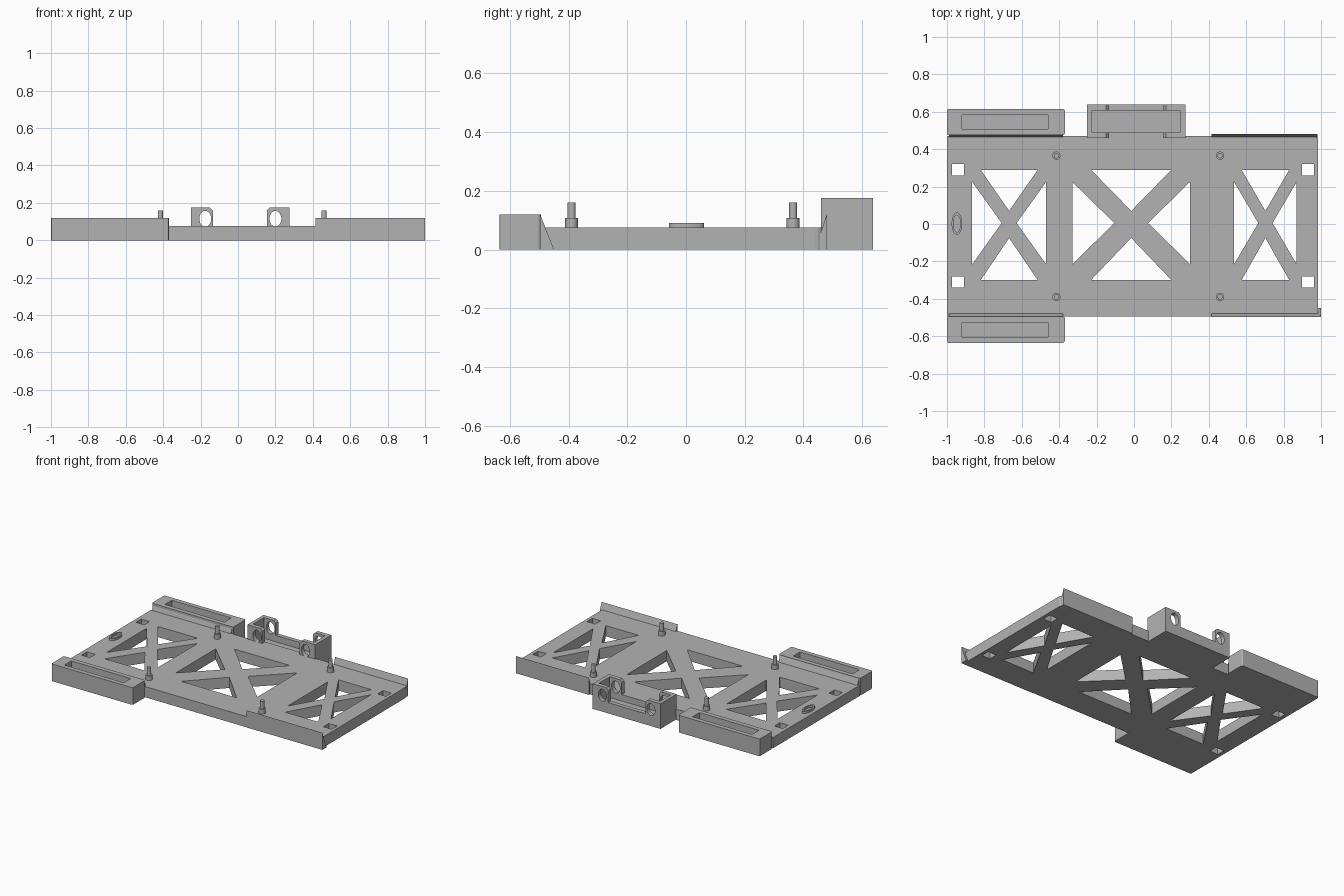
import bpy, bmesh
from math import sin, cos, pi

if "Cube" in bpy.data.objects:
    bpy.data.objects.remove(bpy.data.objects["Cube"], do_unlink=True)

grey = bpy.data.materials.new("plain grey")
grey.use_nodes = True
GREY = (0.45, 0.45, 0.45, 1)
grey.diffuse_color = GREY
grey.node_tree.nodes["Principled BSDF"].inputs["Base Color"].default_value = GREY

# How a drawn profile (u, v) and its extrusion w map to x, y, z
AXES = {
    "z": lambda u, v, w: (u, v, w),
    "y": lambda u, v, w: (u, w, v),
    "x": lambda u, v, w: (w, u, v),
}


def prism(name, loops, low, high, axis="z", smooth=False):
    """Extrude an outline, with any inner loops as holes, from low to high."""
    curve = bpy.data.curves.new(name, "CURVE")
    curve.dimensions = "2D"
    curve.fill_mode = "BOTH"
    curve.extrude = (high - low) / 2
    for loop in loops:
        spline = curve.splines.new("POLY")
        spline.points.add(len(loop) - 1)
        for point, (u, v) in zip(spline.points, loop):
            point.co = (u, v, 0, 1)
        spline.use_cyclic_u = True
    temp = bpy.data.objects.new(name + " outline", curve)
    bpy.context.collection.objects.link(temp)
    graph = bpy.context.evaluated_depsgraph_get()
    mesh = bpy.data.meshes.new_from_object(temp.evaluated_get(graph))
    bpy.data.objects.remove(temp, do_unlink=True)
    bpy.data.curves.remove(curve)

    bm = bmesh.new()
    bm.from_mesh(mesh)
    for vert in bm.verts:
        u, v, w = vert.co
        vert.co = AXES[axis](u, v, w + (low + high) / 2)
    bmesh.ops.remove_doubles(bm, verts=bm.verts, dist=1e-5)
    bmesh.ops.recalc_face_normals(bm, faces=bm.faces)
    for face in bm.faces:
        face.smooth = False
    bm.to_mesh(mesh)
    bm.free()
    mesh.materials.clear()
    mesh.materials.append(grey)
    mesh.name = name
    obj = bpy.data.objects.new(name, mesh)
    bpy.context.collection.objects.link(obj)
    if smooth:
        bpy.ops.object.select_all(action="DESELECT")
        obj.select_set(True)
        bpy.context.view_layer.objects.active = obj
        bpy.ops.object.shade_smooth_by_angle()
    return obj


def rect(x0, x1, y0, y1):
    return [(x0, y0), (x1, y0), (x1, y1), (x0, y1)]


def round_rect(x0, x1, y0, y1, left, right, steps=5):
    """Rectangle with separate corner radii on its left and right ends."""
    points = []
    corners = [(x1, y1, right), (x0, y1, left), (x0, y0, left), (x1, y0, right)]
    for i, (x, y, r) in enumerate(corners):
        cx = x - r if x == x1 else x + r
        cy = y - r if y == y1 else y + r
        for k in range(steps + 1 if r else 1):
            a = (i + k / steps) * pi / 2
            points.append((cx + r * cos(a), cy + r * sin(a)))
    return points


def ellipse(cx, cy, rx, ry, n=24):
    return [(cx + rx * cos(2 * pi * i / n), cy + ry * sin(2 * pi * i / n))
            for i in range(n)]


def cross_window(x0, x1, inset, gap):
    """Four triangular openings that leave an X brace."""
    c = (x0 + x1) / 2
    return [
        [(x0 + inset, 0.29), (x1 - inset, 0.29), (c, 0.07)],
        [(x0 + inset, -0.30), (x1 - inset, -0.30), (c, -0.075)],
        [(x0, 0.225), (x0, -0.215), (c - gap, 0.005)],
        [(x1, 0.225), (x1, -0.215), (c + gap, 0.005)],
    ]


# Base plate with braced windows and square holes
TOP = 0.075
holes = (cross_window(-0.865, -0.47, 0.045, 0.04)
         + cross_window(-0.33, 0.30, 0.1, 0.09)
         + cross_window(0.535, 0.87, 0.04, 0.038))
for x in (-0.94, 0.93):
    for y in (0.29, -0.31):
        holes.append(rect(x - 0.032, x + 0.032, y - 0.03, y + 0.03))
prism("base_plate", [round_rect(-1, 0.985, -0.495, 0.47, 0, 0.03)] + holes, 0, TOP)

# Slanted side rails at both ends of the plate
RAIL = 0.12
front_rail = [(-0.497, 0), (-0.45, 0), (-0.497, RAIL)]
back_rail = [(0.48, 0), (0.44, 0), (0.48, RAIL)]
prism("front_left_rail", [front_rail], 0.415, 1.0, "x")
prism("back_left_rail", [back_rail], 0.415, 0.98, "x")
prism("front_right_rail", [front_rail], -0.99, -0.38, "x")
prism("back_right_rail", [back_rail], -0.99, -0.38, "x")

# Long side trays with a recessed slot
for side, y0, y1 in (("front", -0.635, -0.495), ("back", 0.475, 0.615)):
    mid = (y0 + y1) / 2
    slot = rect(-0.92, -0.46, mid - 0.038, mid + 0.038)
    prism(side + "_tray", [round_rect(-1, -0.37, y0, y1, 0.01, 0.01), slot], 0, RAIL)
    prism(side + "_tray_floor", [slot], 0, 0.04)

# Rear bracket: two eared walls, two ends and a floor
X0, X1, HIGH = -0.25, 0.275, 0.175
eared = [(X0, 0), (X1, 0), (X1, HIGH), (0.17, HIGH), (0.155, 0.16), (0.155, TOP),
         (-0.135, TOP), (-0.135, 0.16), (-0.15, HIGH), (X0, HIGH)]
eyes = [ellipse(-0.175, 0.115, 0.032, 0.042), ellipse(0.2, 0.115, 0.032, 0.042)]
for side, y0 in (("inner", 0.46), ("outer", 0.608)):
    prism("bracket_%s_wall" % side, [eared] + eyes, y0, y0 + 0.03, "y", True)
prism("bracket_right_end", [rect(X0, -0.225, 0.49, 0.608)], 0, HIGH)
prism("bracket_left_end", [rect(0.247, X1, 0.49, 0.608)], 0, HIGH)
prism("bracket_floor", [rect(-0.225, 0.247, 0.49, 0.608)], 0, 0.03)

# Four stepped locating posts
for x, x_name in ((-0.415, "right"), (0.46, "left")):
    for y, y_name in ((0.365, "back"), (-0.39, "front")):
        name = "%s_%s_post" % (y_name, x_name)
        prism(name + "_collar", [ellipse(x, y, 0.022, 0.022)], 0.06, 0.107, smooth=True)
        prism(name + "_pin", [ellipse(x, y, 0.014, 0.014)], 0.1, 0.16, smooth=True)

# Raised oval ring at the right end
prism("oval_ring", [ellipse(-0.947, 0.002, 0.028, 0.06, 32),
                    ellipse(-0.947, 0.002, 0.019, 0.045, 32)], 0.07, 0.09, smooth=True)
